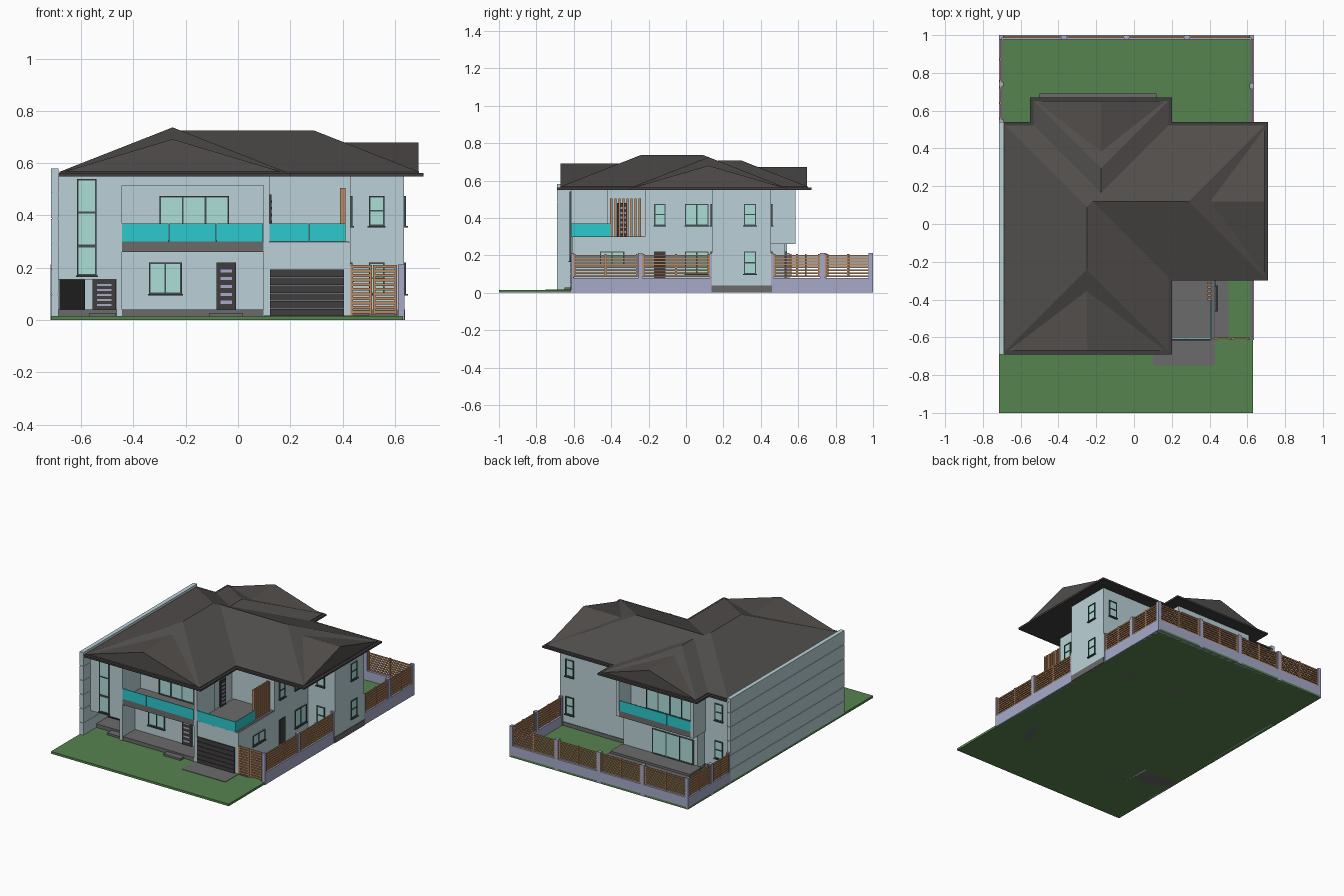
import bpy, bmesh
from mathutils import Matrix, Vector

if "Cube" in bpy.data.objects:
    bpy.data.objects.remove(bpy.data.objects["Cube"])


def mat(name, r, g, b):
    m = bpy.data.materials.new(name)
    m.diffuse_color = tuple((c / 255) ** 2.2 for c in (r, g, b)) + (1,)
    m.use_nodes = True
    m.node_tree.nodes["Principled BSDF"].inputs["Base Color"].default_value = m.diffuse_color
    return m


WALL = mat("wall_blue", 186, 208, 214)
ROOF = mat("roof_grey", 82, 79, 77)
TRIM = mat("trim_dark", 66, 64, 64)
STONE = mat("stone_grey", 108, 106, 106)
LAWN = mat("lawn_green", 88, 130, 80)
TEAL = mat("teal_glass", 48, 200, 203)
GLASS = mat("pale_glass", 172, 222, 216)
FRAME = mat("frame_grey", 72, 82, 82)
WOOD = mat("wood", 184, 136, 98)
FENCE = mat("fence_lilac", 164, 168, 198)
BLACK = mat("opening", 35, 35, 35)


def finish(name, bm, m):
    me = bpy.data.meshes.new(name)
    bm.to_mesh(me)
    bm.free()
    me.materials.append(m)
    ob = bpy.data.objects.new(name, me)
    bpy.context.collection.objects.link(ob)


def boxes(name, m, *items):
    """Each item is (x0, x1, y0, y1, z0, z1)."""
    bm = bmesh.new()
    for x0, x1, y0, y1, z0, z1 in items:
        mtx = Matrix.Translation(((x0 + x1) / 2, (y0 + y1) / 2, (z0 + z1) / 2))
        bmesh.ops.create_cube(bm, size=1, matrix=mtx @ Matrix.Diagonal((x1 - x0, y1 - y0, z1 - z0, 1)))
    finish(name, bm, m)


def hull(name, m, pts):
    bm = bmesh.new()
    bmesh.ops.convex_hull(bm, input=[bm.verts.new(p) for p in pts])
    bmesh.ops.dissolve_limit(bm, angle_limit=0.01, verts=bm.verts, edges=bm.edges)
    bmesh.ops.recalc_face_normals(bm, faces=bm.faces)
    finish(name, bm, m)


def on_face(face, p, a0, a1, d0, d1, z0, z1):
    """Box on a wall: a runs along the wall, d is the distance out from plane p."""
    s = -1 if face[0] == '-' else 1
    lo, hi = sorted((p + s * d0, p + s * d1))
    return (lo, hi, a0, a1, z0, z1) if face[1] == 'x' else (a0, a1, lo, hi, z0, z1)


def window(name, face, p, a0, a1, z0, z1, panes=1, rail=False, sill=True):
    t = 0.006
    bars = [on_face(face, p, a0, a1, 0, .008, z, z + t) for z in (z0, z1 - t)]
    if rail:
        zm = (z0 + z1) / 2
        bars.append(on_face(face, p, a0, a1, 0, .008, zm - t / 2, zm + t / 2))
    for i in range(panes + 1):
        a = a0 + (a1 - a0 - t) * i / panes
        bars.append(on_face(face, p, a, a + t, 0, .008, z0, z1))
    if sill:
        bars.append(on_face(face, p, a0 - .004, a1 + .004, 0, .014, z0 - .005, z0))
    boxes(name + "_frame", FRAME, *bars)
    boxes(name + "_glass", GLASS, on_face(face, p, a0, a1, 0, .004, z0, z1))


def door(name, face, p, a0, a1, z0, z1, lights=5):
    boxes(name, TRIM, on_face(face, p, a0, a1, 0, .008, z0, z1))
    w, h = a1 - a0, (z1 - z0) / (lights + 1)
    boxes(name + "_lights", FENCE, *[on_face(face, p, a0 + .2 * w, a1 - .2 * w, 0, .01,
          z0 + h * (i + .75), z0 + h * (i + 1.15)) for i in range(lights)])


# Ground, paving and steps
boxes("lawn", LAWN, (-.715, .63, -1, 1, 0, .015))
boxes("foundation", STONE, (-.69, .434, -.424, .459, 0, .04), (.106, .434, -.6, -.2, 0, .01),
      (.43, .639, .136, .459, 0, .04), (-.46, .1, .45, .534, 0, .04))
boxes("paving", STONE, (.1, .43, -.75, -.6, 0, .018), (.43, .5, -.61, .14, 0, .02),
      (-.5, .12, .53, .69, 0, .035), (-.49, .11, .53, .66, .035, .05))
boxes("porch", STONE, (-.443, .11, -.61, -.48, 0, .04), (-.69, -.465, -.55, -.42, 0, .04),
      (-.11, .02, -.65, -.61, 0, .028), (-.57, -.466, -.6, -.55, 0, .028))

# House walls
boxes("main_walls", WALL, (-.69, .11, -.42, .455, .03, .552), (.11, .43, -.22, .455, .03, .552))
boxes("side_wing", WALL, (.43, .635, .14, .455, .04, .552))
boxes("garage", WALL, (.11, .43, -.61, -.22, .01, .297))
boxes("front_ground_wall", WALL, (-.45, .11, -.48, -.42, .03, .26))
boxes("rear_ground_wall", WALL, (-.46, .1, .455, .53, .03, .26))
boxes("stair_box", WALL, (-.69, -.465, -.615, -.42, .155, .552))
boxes("party_wall_core", WALL, (-.711, -.689, -.686, .536, 0, .578))
boxes("party_wall_panels", WALL, *[(-.715, -.687, -.69, .54, i * .0967 + (.003 if i else 0), (i + 1) * .0967)
                                   for i in range(6)])

# Balcony recesses, front and rear
for side, s, y0, y1, xl, xr, zl in (("front", -1, .42, .615, -.465, .12, .0), ("rear", 1, .455, .585, -.465, .12, .26)):
    lo, hi = sorted((s * y0, s * y1))
    boxes(side + "_balcony_sides", WALL, (xl, xl + .022, lo, hi, zl, .552), (xr - .023, xr, lo, hi, zl, .552),
          (xl, xr, lo, hi, .515, .552))
    boxes(side + "_balcony_slab", STONE, (xl + .022, xr - .023, lo, hi, .26, .3))
    g0, g1 = sorted((s * (y1 - .006), s * y1))
    boxes(side + "_balcony_glass", TEAL, *[(xl + .022 + .18 * i, xl + .2 + .18 * i, g0, g1, .3, .37) for i in range(3)])

# Garage door and roof terrace
boxes("garage_door", TRIM, *[(.122, .405, -.618, -.6, .014 + i * .0302, .042 + i * .0302) for i in range(6)])
boxes("terrace_floor", STONE, (.12, .425, -.605, -.22, .295, .301))
boxes("terrace_glass", TEAL, (.12, .27, -.615, -.609, .3, .37), (.272, .408, -.615, -.609, .3, .37),
      (.405, .411, -.615, -.405, .3, .37))
boxes("terrace_screen", WOOD, *[(.39, .41, -.405 + i * .0216, -.393 + i * .0216, .3, .505) for i in range(8)])
door("terrace_door", '+x', .12, -.37, -.31, .3, .48, 6)

# Windows and doors
window("stair_window_upper", '-y', -.615, -.615, -.54, .283, .54, 1, True, False)
window("stair_window_lower", '-y', -.615, -.615, -.54, .17, .283)
boxes("entry_opening", BLACK, (-.683, -.585, -.428, -.42, .04, .155))
door("entry_door", '-y', -.42, -.557, -.466, .04, .155)
window("front_window", '-y', -.48, -.34, -.215, .1, .22, 2)
door("front_door", '-y', -.48, -.083, -.007, .04, .22)
window("front_balcony_window", '-y', -.42, -.30, -.035, .3, .475, 3)
window("rear_balcony_window", '+y', .455, -.38, -.02, .3, .475, 4)
window("rear_patio_window", '+y', .53, -.43, -.12, .05, .22, 3, False, False)
for lvl, z0, z1 in (("lower", .1, .22), ("upper", .36, .475)):
    window("wing_front_" + lvl, '-y', .14, .5, .56, z0, z1, 1, True)
    window("wing_side_" + lvl, '+x', .635, .31, .375, z0, z1, 1, True)
    window("wing_rear_" + lvl, '+y', .455, .53, .59, z0, z1, 1, True)
    window("rear_left_" + lvl, '+y', .455, -.6, -.54, z0, z1, 1, True)
    window("side_double_" + lvl, '+x', .43, -.005, .12, z0, z1, 2)
window("side_small_upper", '+x', .43, -.17, -.11, .36, .475, 1, True)
window("garage_window", '+x', .43, -.46, -.33, .15, .22, 2)
door("side_door", '+x', .43, -.17, -.11, .04, .22, 0)

# Eaves and gutter
boxes("eaves", TRIM, (-.7, .2, -.69, .54, .55, .562), (.19, .71, -.3, .54, .55, .562),
      (-.55, .2, .53, .67, .55, .562))

# Hip roofs (all at one pitch) with shallower gables emerging from their ends
K, Z = .393, .56


def hip(name, x0, x1, y0, y1):
    h = min(x1 - x0, y1 - y0) / 2
    i = .018
    base = [(x, y, Z + K * i) for x in (x0 + i, x1 - i) for y in (y0 + i, y1 - i)]
    foot = [(x, y, Z - .004) for x, y, _ in base]
    hull(name, ROOF, base + foot + [(x0 + h, y0 + h, Z + K * h), (x1 - h, y1 - h, Z + K * h)])


def gable(name, outer, inner, half, top):
    o, n = Vector(outer), Vector(inner)
    d = (o - n).normalized()
    side = Vector((-d.y, d.x)) * half
    pts = []
    for p in (o, n):
        pts += [(*p, top), (*(p + side), Z + .003), (*(p - side), Z + .003)]
    hull(name, ROOF, pts)


hip("main_roof", -.7, .71, -.3, .54)
hip("front_roof", -.7, .2, -.69, .54)
hip("rear_roof", -.55, .2, -.2, .67)
gable("front_gable", (-.25, -.67), (-.25, -.3), .43, .692)
gable("side_gable", (.69, .12), (.35, .12), .4, .68)
gable("rear_gable", (-.175, .648), (-.175, .3), .355, .673)


# Boundary fence: low wall, posts and slatted panels
def fence(name, face, p, stops, post=.025):
    boxes(name + "_wall", FENCE, on_face(face, p, stops[0], stops[-1], 0, -.022, 0, .08))
    boxes(name + "_posts", FENCE, *[on_face(face, p, max(a - post / 2, stops[0]), min(a + post / 2, stops[-1]),
          .001, -.024, 0, .213) for a in stops])
    slats = []
    for a, b in zip(stops, stops[1:]):
        a, b = a + .018, b - .018
        slats += [on_face(face, p, a, b, -.006, -.014, .084 + i * .0157, .093 + i * .0157) for i in range(8)]
        slats += [on_face(face, p, c - .005, c + .005, -.004, -.016, .083, .207) for c in (a, (a + b) / 2, b)]
    boxes(name + "_slats", WOOD, *slats)


fence("right_front_fence", '+x', .635, (-.615, -.245, .14))
fence("right_rear_fence", '+x', .635, (.455, .73, 1))
fence("left_rear_fence", '-x', -.715, (.54, .74, 1))
fence("rear_fence", '+y', 1, (-.715, -.37, -.04, .28, .635))

# Side gate
gate = []
for a, b in ((.43, .512), (.516, .608)):
    gate += [(a, b, -.61, -.602, .025 + i * .0175, .036 + i * .0175) for i in range(11)]
    gate += [(x, x + .01, -.613, -.6, .02, .21) for x in (a, b - .01)]
boxes("side_gate", WOOD, *gate)
